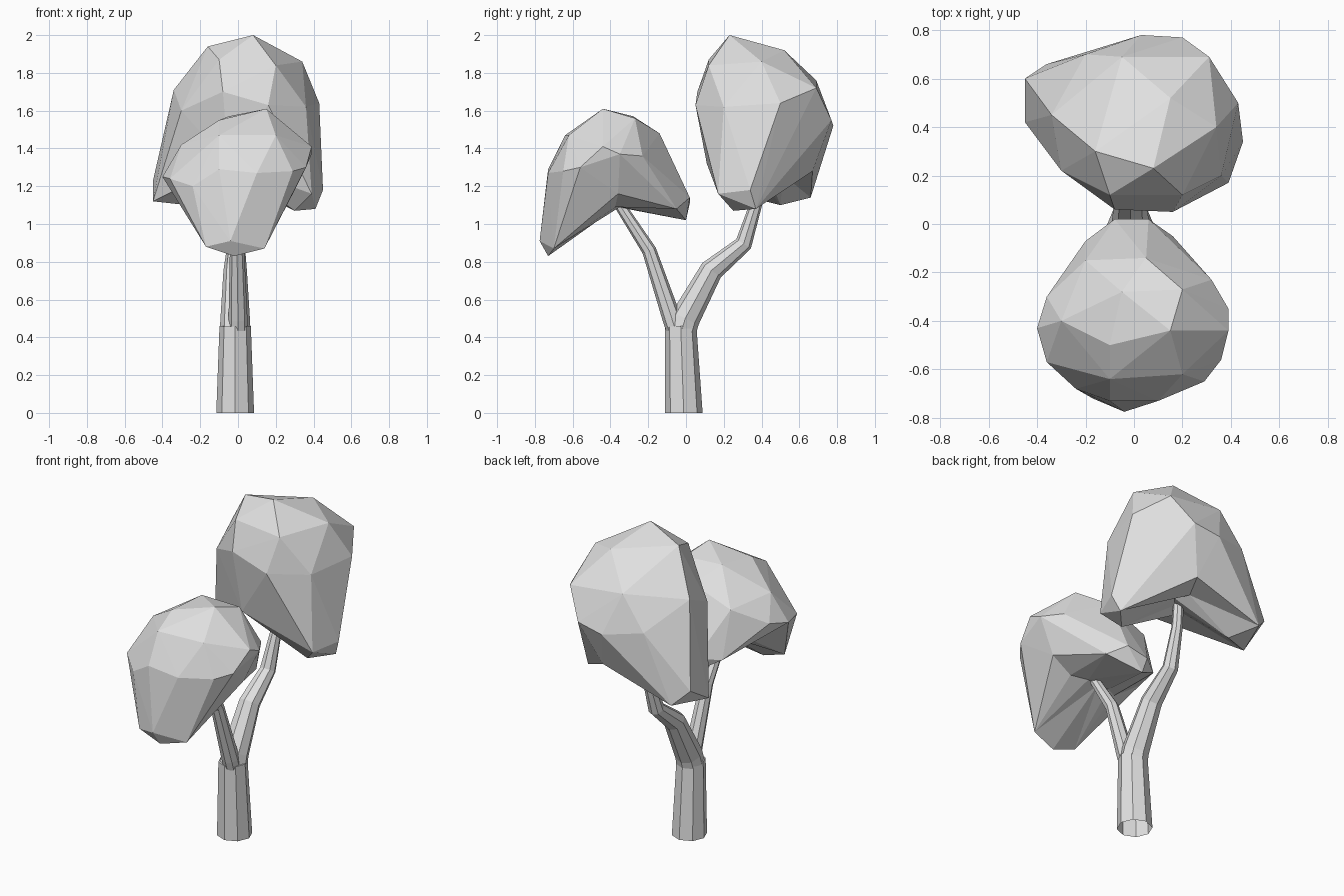
import bpy
import bmesh
from math import cos, sin, tau
from mathutils import Vector

default_cube = bpy.data.objects.get("Cube")
if default_cube:
    bpy.data.objects.remove(default_cube, do_unlink=True)

# One plain grey for the whole tree
grey = bpy.data.materials.new("light_grey")
grey.use_nodes = True
grey.diffuse_color = (0.75, 0.75, 0.75, 1)
grey.node_tree.nodes["Principled BSDF"].inputs["Base Color"].default_value = (0.75, 0.75, 0.75, 1)


def finish(name, bm):
    """Turn a bmesh into a flat shaded object."""
    bmesh.ops.recalc_face_normals(bm, faces=bm.faces[:])
    mesh = bpy.data.meshes.new(name)
    bm.to_mesh(mesh)
    bm.free()
    mesh.materials.append(grey)
    obj = bpy.data.objects.new(name, mesh)
    bpy.context.collection.objects.link(obj)
    return obj


def tube(name, path, sides=8):
    """Tapered limb through path points, each (x, y, z, radius), open at its foot."""
    bm = bmesh.new()
    centres = [Vector(p[:3]) for p in path]
    rings = []
    for i, centre in enumerate(centres):
        before = centres[max(i - 1, 0)]
        after = centres[min(i + 1, len(path) - 1)]
        along = (after - before).normalized()
        if i == 0:
            along = Vector((0, 0, 1))
        across = Vector((1, 0, 0))
        other = along.cross(across).normalized()
        ring = []
        for k in range(sides):
            angle = tau * k / sides
            offset = across * cos(angle) + other * sin(angle)
            ring.append(bm.verts.new(centre + offset * path[i][3]))
        rings.append(ring)
    for low, high in zip(rings, rings[1:]):
        for k in range(sides):
            n = (k + 1) % sides
            bm.faces.new((low[k], low[n], high[n], high[k]))
    bm.faces.new(rings[-1])
    return finish(name, bm)


def crown(name, dome, lobes, limit, hollow):
    """Faceted dome with two drooping lobes and a hollow lifted between them."""
    bm = bmesh.new()
    for point in dome + lobes:
        bm.verts.new(point)
    bmesh.ops.convex_hull(bm, input=bm.verts[:])
    loose = [v for v in bm.verts if not v.link_faces]
    bmesh.ops.delete(bm, geom=loose, context="VERTS")

    # Split the edges that bridge the lobes and raise their middles
    bridges = [e for e in bm.edges
               if max(v.co.z for v in e.verts) < limit and e.calc_length() > 0.35]
    middles = [(e.verts[0].co + e.verts[1].co) / 2 for e in bridges]
    bmesh.ops.subdivide_edges(bm, edges=bridges, cuts=1)
    bmesh.ops.triangulate(bm, faces=bm.faces[:])
    for v in bm.verts:
        if any((v.co - m).length < 0.001 for m in middles):
            v.co.z = hollow
    return finish(name, bm)


# Trunk, open underneath, and the two branches
tube("trunk", [(-.015, -.012, 0, .1), (-.015, -.028, .46, .083)])
tube("front_branch", [(.0, -.05, .42, .05), (.0, -.075, .5, .05),
                      (-.005, -.195, .86, .038), (-.01, -.37, 1.13, .028)])
tube("back_branch", [(-.015, -.028, .42, .082), (-.015, -.004, .5, .078),
                     (-.015, .135, .755, .062), (-.01, .305, .895, .046),
                     (.0, .375, 1.12, .032), (.0, .39, 1.3, .03)])

# Tall back crown, drooping to either side
back_dome = [
    (.08, .23, 2), (-.16, .3, 1.94), (.15, .52, 1.92), (.34, .4, 1.86),
    (.2, .12, 1.84), (-.1, .12, 1.87), (-.05, .69, 1.76), (.31, .69, 1.72),
    (.43, .5, 1.64), (.03, .78, 1.52), (.2, .77, 1.55), (.36, .2, 1.62),
    (.16, .05, 1.63), (-.08, .06, 1.7), (-.3, .22, 1.6), (-.34, .45, 1.71),
    (-.2, .7, 1.56), (-.05, .11, 1.32), (.1, .67, 1.28),
]
side_lobes = [
    (-.45, .42, 1.12), (-.45, .6, 1.23), (-.36, .66, 1.14), (-.27, .5, 1.1),
    (.45, .34, 1.18), (.41, .37, 1.08), (.39, .17, 1.16), (.3, .25, 1.07),
]
crown("back_crown", back_dome, side_lobes, 1.25, 1.26)

# Lower front crown, drooping forward and backward
front_dome = [
    (.15, -.44, 1.61), (.2, -.27, 1.56), (-.1, -.5, 1.55), (.05, -.14, 1.48),
    (-.05, -.28, 1.57), (-.3, -.4, 1.42), (.39, -.44, 1.41), (.39, -.35, 1.37),
    (.32, -.23, 1.36), (.36, -.56, 1.3), (.29, -.65, 1.28), (.1, -.73, 1.27),
    (-.1, -.73, 1.29), (-.24, -.68, 1.2), (-.36, -.57, 1.24), (-.4, -.43, 1.25),
    (-.36, -.3, 1.28), (-.2, -.15, 1.38), (.2, -.62, 1.47), (-.1, -.64, 1.47),
    (.29, -.36, 1.16), (-.29, -.35, 1.15),
]
end_lobes = [
    (-.17, -.72, .88), (-.04, -.775, .91), (-.02, -.73, .83), (.14, -.7, .87),
    (.0, -.59, .88), (-.08, .02, 1.11), (.06, .02, 1.14), (.16, -.05, 1.08),
    (-.2, -.07, 1.1), (-.06, 0, 1.02), (.03, -.08, 1.03),
]
crown("front_crown", front_dome, end_lobes, 1.145, 1.09)
